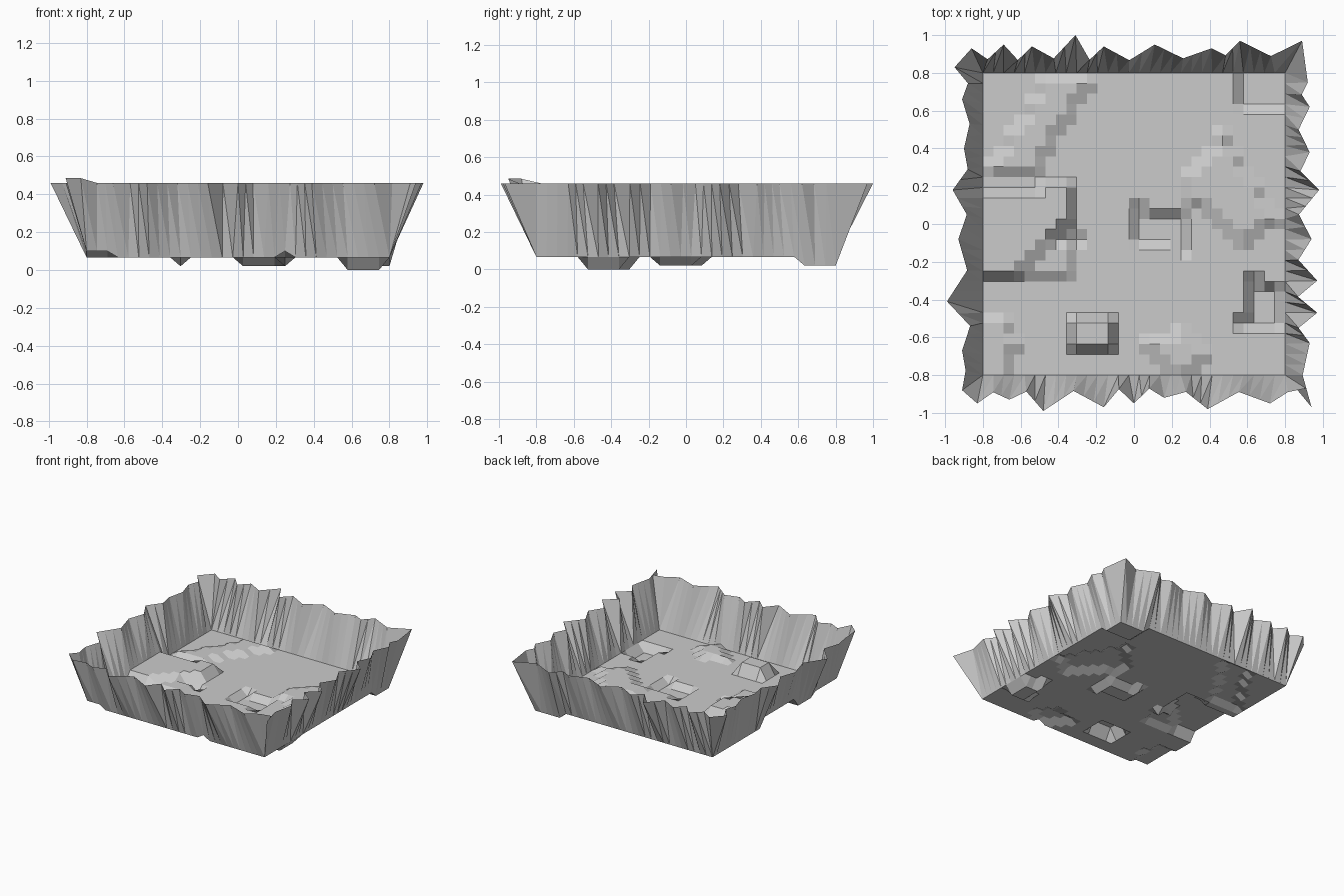
import bpy, bmesh, random
from mathutils import Vector

cube = bpy.data.objects.get("Cube")
if cube:
    bpy.data.objects.remove(cube, do_unlink=True)

random.seed(4)
HALF, CELLS = 0.8, 29
STEP = 2 * HALF / CELLS
GROUND, RIM = 0.067, 0.46
BLOCK, PLATEAU, RISE, PIT, DEEP_PIT = 0.16, 0.14, 0.1, 0.02, 0.0

stone = bpy.data.materials.new("grey stone")
stone.use_nodes = True
grey = (0.6, 0.6, 0.6, 1)
stone.diffuse_color = grey
stone.node_tree.nodes["Principled BSDF"].inputs["Base Color"].default_value = grey

features = []


def feature(level, *corners):
    """Raise or sink the floor inside a convex clockwise outline, in floor cells."""
    features.append((level, [Vector(c) for c in corners]))


def box_feature(level, left, right, front, back):
    feature(level, (left, back), (right, back), (right, front), (left, front))


def inside(point, outline):
    return all((b - a).cross(point - a) < 0.01
               for a, b in zip(outline, outline[1:] + outline[:1]))


def height(i, j):
    z = GROUND
    for level, outline in features:
        if inside(Vector((i, j)), outline):
            z = level
    return z


def make_object(name, bm):
    mesh = bpy.data.meshes.new(name)
    bm.to_mesh(mesh)
    bm.free()
    mesh.materials.append(stone)
    bpy.context.collection.objects.link(bpy.data.objects.new(name, mesh))


# Mounds
box_feature(BLOCK, 9, 12, 3, 5)
box_feature(RISE, 3, 8, 10, 12)
feature(PLATEAU, (-1, 17), (6, 18), (8, 18), (8, 15), (3, 10), (-1, 10))
feature(RISE, (1, 20), (6, 28), (10, 28), (5, 20))
feature(RISE, (20, 19), (23, 23), (28, 15), (25, 13), (20, 17))
feature(RISE, (16, 3), (19, 4), (21, 2), (19, -1))
feature(RISE, (-1, 5), (2, 5), (3, 3), (2, -1), (-1, -1))

# Pits
feature(PIT, (15, 16), (19, 15), (19, 12), (15, 13))
feature(DEEP_PIT, (26, 9), (28, 8), (28, 5), (25, 5))
box_feature(PIT, 25, 30, 26, 30)
box_feature(PIT, 8.5, 9.5, 12.5, 13.5)

# Floor: a grid moved up and down by the mounds and pits
bm = bmesh.new()
bmesh.ops.create_grid(bm, x_segments=CELLS, y_segments=CELLS, size=HALF)
for v in bm.verts:
    v.co.z = height(round((v.co.x + HALF) / STEP), round((v.co.y + HALF) / STEP))
make_object("cave_floor", bm)

# Peaks of each wall: distance along it and reach beyond the floor, in hundredths
back = [(-86, 13), (-69, 15), (-54, 14), (-31, 20), (-16, 14), (11, 15), (41, 13), (56, 17), (89, 17)]
right = [(-75, 12), (-62, 13), (-38, 13), (-18, 18), (8, 14), (30, 17), (47, 17), (63, 13), (97, 14)]
front = [(-91, 7), (-72, 15), (-39, 18), (-16, 12), (0, 15), (16, 17), (48, 19), (66, 13), (83, 15)]
left = [(-88, 11), (-67, 11), (-41, 19), (-8, 13), (18, 16), (40, 10), (66, 11), (83, 15)]


def wall_rim(peaks):
    """Rim of a back wall, with a shallow valley between neighbouring peaks."""
    points = []
    for (a, reach), (b, _) in zip(peaks, peaks[1:]):
        points.append(Vector((a / 100, HALF + reach / 100)))
        points.append(Vector(((a + b) / 200, HALF + random.uniform(0.065, 0.095))))
    points.append(Vector((peaks[-1][0] / 100, HALF + peaks[-1][1] / 100)))
    return points


def foot(point):
    """Floor edge vertex nearest to a point in plan."""
    i, j = (min(max(round((c + HALF) / STEP), 0), CELLS) for c in point)
    return Vector((i * STEP - HALF, j * STEP - HALF, height(i, j)))


# Each side is the back wall form turned another quarter clockwise
rim = []
for turns, peaks in enumerate((back, right, front, left)):
    for p in wall_rim(peaks):
        for _ in range(turns):
            p = Vector((p.y, -p.x))
        rim.append(p)

# Walls: jagged sheets from the floor edge out to the rim
bm = bmesh.new()
columns = []
for a, b in zip(rim, rim[1:] + rim[:1]):
    start, end = foot(a).xy, foot(b).xy
    parts = max(1, round((end - start).length / STEP))
    for k in range(parts):
        p = a.lerp(b, k / parts)
        low = foot(start.lerp(end, k / parts))
        tab = 0.025 if max(p) < -HALF - 0.02 else 0
        columns.append((bm.verts.new(low), bm.verts.new((p.x, p.y, RIM + tab))))
for (a, b), (c, d) in zip(columns, columns[1:] + columns[:1]):
    bm.faces.new((a, b, d))
    if (a.co - c.co).length > STEP / 4:
        bm.faces.new((a, d, c))
bmesh.ops.remove_doubles(bm, verts=bm.verts, dist=0.0005)
make_object("cave_walls", bm)
